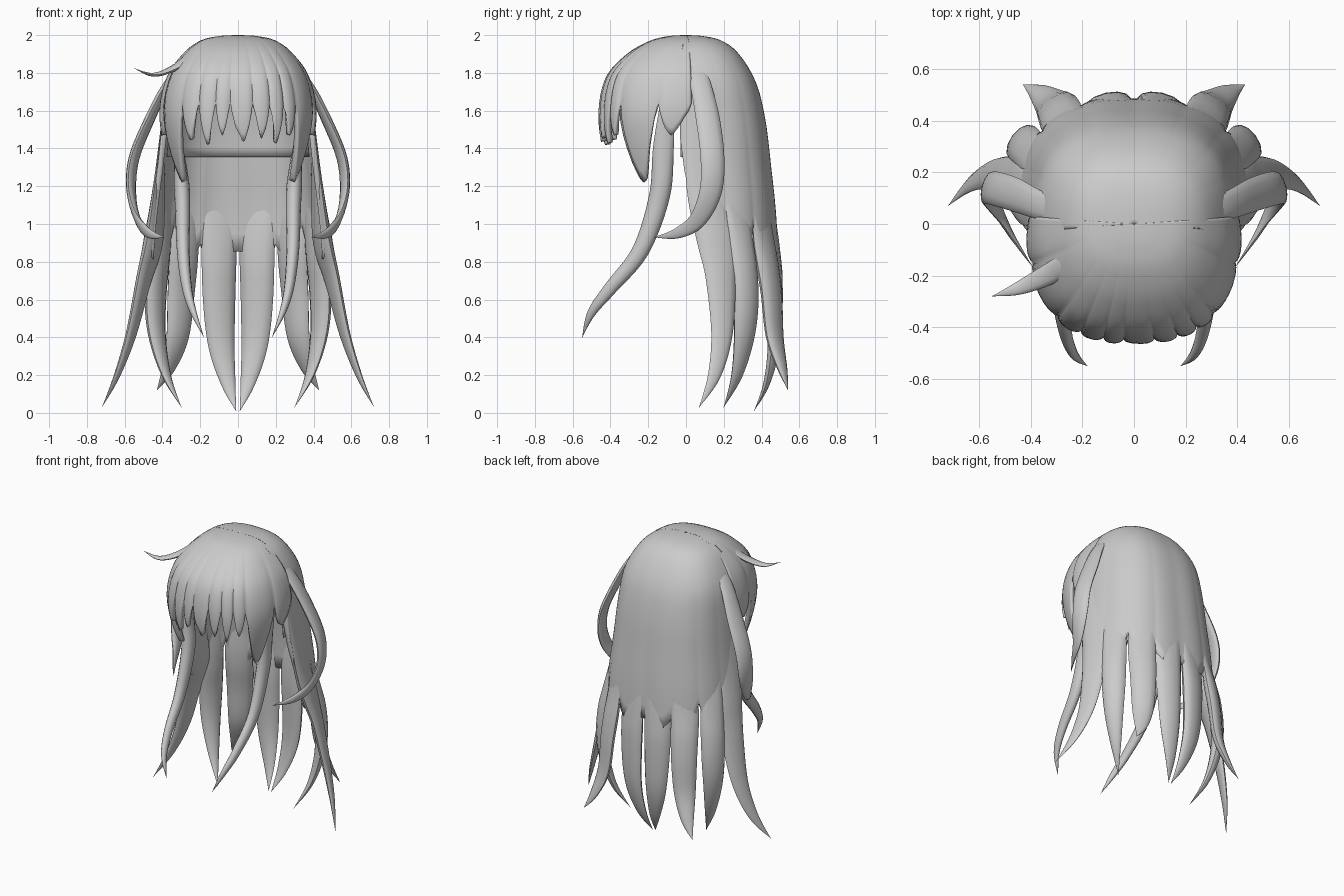
import bpy, bmesh, math
from mathutils import Vector

cube = bpy.data.objects.get("Cube")
if cube:
    bpy.data.objects.remove(cube, do_unlink=True)

GREY = (0.6, 0.6, 0.6, 1)
hair = bpy.data.materials.new("hair grey")
hair.use_nodes = True
hair.diffuse_color = GREY
hair.node_tree.nodes["Principled BSDF"].inputs["Base Color"].default_value = GREY


def smooth_path(points, steps):
    """Catmull-Rom interpolation of tuples of any length."""
    pts = [points[0]] + list(points) + [points[-1]]
    out = []
    for a, b, c, d in zip(pts, pts[1:], pts[2:], pts[3:]):
        for i in range(steps):
            t = i / steps
            out.append([q + t / 2 * (r - p + t * (2 * p - 5 * q + 4 * r - s + t * (3 * (q - r) + s - p)))
                        for p, q, r, s in zip(a, b, c, d)])
    return out + [list(points[-1])]


def finish(bm, name, thickness=0):
    bmesh.ops.remove_doubles(bm, verts=bm.verts, dist=0.0005)
    if not thickness:
        bmesh.ops.recalc_face_normals(bm, faces=bm.faces)
    mesh = bpy.data.meshes.new(name)
    bm.to_mesh(mesh)
    bm.free()
    mesh.materials.append(hair)
    obj = bpy.data.objects.new(name, mesh)
    bpy.context.collection.objects.link(obj)
    if thickness:
        mod = obj.modifiers.new("thickness", "SOLIDIFY")
        mod.thickness = thickness
        mod.offset = -1
    bpy.ops.object.select_all(action="DESELECT")
    obj.select_set(True)
    bpy.context.view_layer.objects.active = obj
    bpy.ops.object.shade_smooth_by_angle(angle=math.radians(50))


def rounded(v):
    """Squares off the circular plan of the head a little."""
    return math.copysign(abs(v) ** .78, v)


def shell(name, profile, edges, hem, relief, thickness, centre=0, rows=28):
    """Sheet draped from the crown, split into teeth at the edge angles; angle 0 faces front."""
    path = smooth_path(profile, 24)
    teeth = list(zip(edges, edges[1:]))
    columns = [(k, 2 * i / 14 - 1) for k in range(len(teeth)) for i in range(14)]
    columns.append((len(teeth) - 1, 1))
    bm = bmesh.new()
    grid = []
    for k, u in columns:
        lo, hi = teeth[k]
        a = math.radians(centre + (lo + hi) / 2 + u * (hi - lo) / 2)
        sx, cy = rounded(math.sin(a)), rounded(math.cos(a))
        bottom = hem(k, u)
        end = next((i for i, p in enumerate(path) if p[0] <= bottom), len(path) - 1)
        col = []
        for j in range(rows + 1):
            v = j / rows
            f = v * end
            i = min(int(f), len(path) - 2)
            z, hx, yf, yb = [p + (q - p) * (f - i) for p, q in zip(path[i], path[i + 1])]
            swell = 1 + relief * (1 - u * u) * v * v
            col.append(bm.verts.new((hx * sx * swell, -cy * swell * (yf if cy > 0 else yb), z)))
        grid.append(col)
    for l, r in zip(grid, grid[1:]):
        for j in range(rows):
            bm.faces.new((l[j], l[j + 1], r[j + 1], r[j]))
    bmesh.ops.dissolve_degenerate(bm, edges=bm.edges, dist=0.0002)
    finish(bm, name, thickness)


def lock(name, points, flat=0.45, outward=None, sides=12):
    """Tapered strand with a thin blended root; each point is x, y, z, width."""
    path = smooth_path(points, 6)
    centres = [Vector(p[:3]) for p in path]
    bm = bmesh.new()
    rings = []
    for i, c in enumerate(centres):
        tangent = (centres[min(i + 1, len(path) - 1)] - centres[max(i - 1, 0)]).normalized()
        out = Vector(outward) if outward else Vector((c.x, c.y, 0))
        wide = tangent.cross(out).normalized()
        deep = wide.cross(tangent)
        w = max(path[i][3], 0.002) / 2
        d = w * flat * min(1, .12 + 3 * i / len(path))
        rings.append([bm.verts.new(c + wide * w * math.cos(t) + deep * d * math.sin(t))
                      for t in (math.tau * s / sides for s in range(sides))])
    for a, b in zip(rings, rings[1:]):
        for s in range(sides):
            n = (s + 1) % sides
            bm.faces.new((a[s], a[n], b[n], b[s]))
    bm.faces.new(rings[0])
    bm.faces.new(rings[-1])
    finish(bm, name)


def lock_pair(name, points, **kw):
    for side, label in ((1, "left_"), (-1, "right_")):
        lock(label + name, [(x * side, y, z, w) for x, y, z, w in points], **kw)


# Crown and back curtain: height, half width, front depth, back depth
CROWN = [(2, 0, 0, 0), (1.995, .1, .09, .09), (1.97, .2, .19, .19), (1.9, .29, .31, .28)]
BACK = CROWN + [(1.75, .37, .4, .37), (1.55, .4, .42, .42), (1.3, .425, .42, .45),
                (1.05, .455, .42, .475), (.75, .48, .42, .49)]
BACK_EDGES = [-92, -69, -46, -20, 0, 20, 46, 69, 92]
GAPS = [1.45, .93, 1.02, .9, .87, .9, 1.02, .93, 1.45]


def back_hem(k, u):
    gap = GAPS[k + 1] if u > 0 else GAPS[k]
    return .82 + (gap - .82) * u * u


shell("back_curtain", BACK, BACK_EDGES, back_hem, .012, .03, centre=180)
INNER = [(z - .03, x * .91, f * .91, b * .91) for z, x, f, b in BACK]
shell("inner_cap", INNER, BACK_EDGES, lambda k, u: 1.36, 0, .004, centre=180)

# Fringe: each tooth spans two angles and ends at a tip height
FRINGE = CROWN + [(1.78, .37, .415, .38), (1.6, .405, .45, .4), (1.4, .375, .425, .38),
                  (1.18, .31, .35, .3)]
FRINGE_EDGES = [-92, -76, -42, -25, -12, -3, 7, 19, 31, 44, 76, 92]
TIPS = [1.47, 1.22, 1.45, 1.42, 1.47, 1.44, 1.46, 1.43, 1.47, 1.22, 1.47]
shell("fringe", FRINGE, FRINGE_EDGES,
      lambda k, u: TIPS[k] + (1.64 - TIPS[k]) * abs(u) ** 1.5, .04, .03)

# Long back locks, alternating inward and outward tips
lock_pair("back_centre_lock", [(.1, .452, 1.08, .17), (.1, .458, .9, .19), (.1, .47, .6, .175),
                               (.087, .465, .35, .14), (.05, .425, .15, .075), (.01, .36, .01, 0)])
lock_pair("back_outer_lock", [(.274, .394, 1.12, .14), (.28, .41, .92, .18), (.3, .45, .65, .17),
                              (.32, .47, .4, .14), (.37, .51, .23, .08), (.43, .54, .12, 0)])
lock_pair("back_corner_lock", [(.387, .265, 1.14, .12), (.405, .285, .94, .16),
                               (.435, .315, .65, .16), (.43, .31, .42, .13), (.38, .27, .2, .07),
                               (.3, .2, .03, 0)], flat=.55)
lock_pair("back_side_lock", [(.388, .06, 1.6, .14), (.42, .1, 1.2, .2), (.45, .165, .9, .22),
                             (.5, .185, .7, .17), (.565, .19, .42, .12), (.64, .15, .2, .07),
                             (.72, .07, .03, 0)], flat=.38)

# Slim locks framing the face, sweeping forward
lock_pair("face_lock", [(.34, -.1, 1.62, .08), (.315, -.12, 1.4, .11), (.295, -.14, 1.15, .11),
                        (.29, -.24, .86, .09), (.27, -.4, .66, .07), (.235, -.5, .53, .045),
                        (.18, -.55, .4, 0)], flat=.75, outward=(1, 0, 0))

# Looping side locks that stand off the head
lock_pair("loop_lock", [(.19, .04, 1.91, .08), (.28, .05, 1.855, .09), (.37, .075, 1.75, .11),
                        (.465, .115, 1.56, .13), (.55, .14, 1.35, .13), (.565, .13, 1.17, .12),
                        (.53, .06, 1.02, .09), (.47, -.05, .95, .055), (.39, -.17, .93, 0)], flat=.38)

# Stray lock on the right of the crown
lock("stray_lock", [(-.1, -.07, 1.955, .07), (-.23, -.14, 1.9, .09), (-.34, -.2, 1.825, .08),
                    (-.45, -.25, 1.79, .05), (-.55, -.28, 1.825, 0)], flat=.4, outward=(0, 0, 1))
